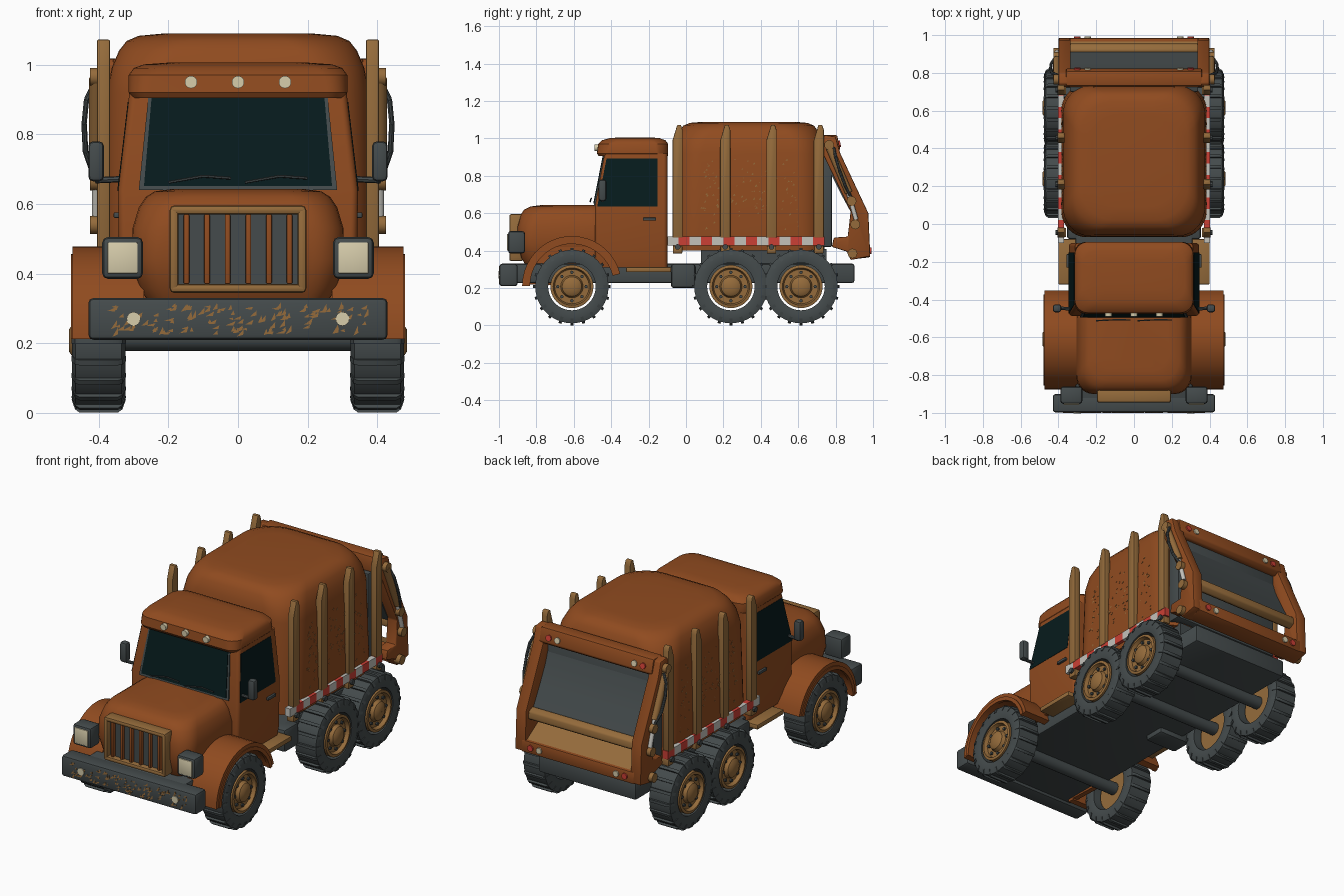
import bpy, bmesh, math, random
from mathutils import Vector, Matrix

if "Cube" in bpy.data.objects:
    bpy.data.objects.remove(bpy.data.objects["Cube"])

random.seed(4)

def mat(name, r, g, b):
    m = bpy.data.materials.new(name)
    m.diffuse_color = (r, g, b, 1)
    m.use_nodes = True
    m.node_tree.nodes["Principled BSDF"].inputs["Base Color"].default_value = m.diffuse_color
    return m

ORANGE = mat("rust_orange", 0.278, 0.070, 0.014)
TAN = mat("tan_metal", 0.300, 0.148, 0.044)
GREY = mat("dark_grey", 0.058, 0.070, 0.072)
GLASS = mat("dark_glass", 0.002, 0.011, 0.012)
CREAM = mat("cream_lamp", 0.68, 0.61, 0.41)
RED = mat("red", 0.60, 0.05, 0.035)
SILVER = mat("light_grey", 0.55, 0.54, 0.50)

def finish(bm, name, m, bevel=0, mirror=False, angle=35, seg=2):
    bmesh.ops.recalc_face_normals(bm, faces=bm.faces)
    if bevel:
        edges = [e for e in bm.edges if len(e.link_faces) == 2 and e.calc_face_angle() > 0.5]
        bmesh.ops.bevel(bm, geom=edges, offset=bevel, segments=seg, profile=0.5, affect='EDGES')
    me = bpy.data.meshes.new(name)
    bm.to_mesh(me)
    bm.free()
    for mm in (m if isinstance(m, list) else [m]):
        me.materials.append(mm)
    ob = bpy.data.objects.new(name, me)
    bpy.context.collection.objects.link(ob)
    bpy.ops.object.select_all(action='DESELECT')
    ob.select_set(True)
    bpy.context.view_layer.objects.active = ob
    bpy.ops.object.shade_smooth_by_angle(angle=math.radians(angle))
    if mirror:
        ob.modifiers.new("mirror", 'MIRROR')
    return ob

def extrude(bm, pts, vec):
    """Solid from a flat polygon pushed along a vector."""
    a = [bm.verts.new(p) for p in pts]
    b = [bm.verts.new(Vector(p) + Vector(vec)) for p in pts]
    n = len(pts)
    fs = [bm.faces.new(a), bm.faces.new(b[::-1])]
    fs += [bm.faces.new((a[i], b[i], b[(i + 1) % n], a[(i + 1) % n])) for i in range(n)]
    return fs

def prism(name, yz, x0, x1, m, bevel=0, mirror=False):
    bm = bmesh.new()
    extrude(bm, [(x0, y, z) for y, z in yz], (x1 - x0, 0, 0))
    return finish(bm, name, m, bevel, mirror)

def box(name, x0, x1, y0, y1, z0, z1, m, bevel=0, mirror=False):
    return prism(name, [(y0, z0), (y1, z0), (y1, z1), (y0, z1)], x0, x1, m, bevel, mirror)

def add_cyl(bm, a, b, r, n=16):
    d = Vector(b) - Vector(a)
    rot = d.to_track_quat('Z', 'Y').to_matrix().to_4x4()
    bmesh.ops.create_cone(bm, cap_ends=True, segments=n, radius1=r, radius2=r, depth=d.length,
                          matrix=Matrix.Translation((Vector(a) + Vector(b)) / 2) @ rot)

def cyls(name, items, m, mirror=False, n=16):
    bm = bmesh.new()
    for a, b, r in items:
        add_cyl(bm, a, b, r, n)
    return finish(bm, name, m, 0, mirror)

def loft(name, levels, m, seg=6, angle=35):
    """Stacked rounded rectangles: (z, half width, y0, y1, corner radius)."""
    bm = bmesh.new()
    rings = []
    for z, hx, y0, y1, r in levels:
        ring = []
        for k, (cx, cy) in enumerate([(hx - r, y1 - r), (r - hx, y1 - r), (r - hx, y0 + r), (hx - r, y0 + r)]):
            for i in range(seg + 1):
                t = math.pi / 2 * (k + i / seg)
                ring.append(bm.verts.new((cx + r * math.cos(t), cy + r * math.sin(t), z)))
        rings.append(ring)
    n = len(rings[0])
    for a, b in zip(rings, rings[1:]):
        for i in range(n):
            bm.faces.new((a[i], a[(i + 1) % n], b[(i + 1) % n], b[i]))
    bm.faces.new(rings[0])
    bm.faces.new(rings[-1])
    return finish(bm, name, m, angle=angle)

def lathe(bm, prof, y, z, n=40):
    """Closed profile of (x, radius) spun round an x-wise axle."""
    rings = []
    for i in range(n):
        t = 2 * math.pi * i / n
        rings.append([bm.verts.new((x, y + r * math.cos(t), z + r * math.sin(t))) for x, r in prof])
    k = len(prof)
    for i in range(n):
        a, b = rings[i], rings[(i + 1) % n]
        for j in range(k):
            bm.faces.new((a[j], a[(j + 1) % k], b[(j + 1) % k], b[j]))

# chassis, tanks, steps and axles
box("chassis", -0.31, 0.31, -0.93, 0.90, 0.228, 0.33, GREY, 0.01)
box("subframe", -0.30, 0.30, 0.08, 0.75, 0.32, 0.41, GREY)
box("side_tank", 0.15, 0.355, -0.08, 0.05, 0.20, 0.33, GREY, 0.015, True)
box("running_board", 0.29, 0.40, -0.32, -0.08, 0.285, 0.312, TAN, 0.005, True)
cyls("axles", [((-0.42, y, 0.214), (0.42, y, 0.214), 0.036) for y in (-0.61, 0.24, 0.61)], GREY)

# wheels
for nm, y in (("front", -0.61), ("middle", 0.24), ("rear", 0.615)):
    z, cx = 0.208, 0.40
    bm = bmesh.new()
    lathe(bm, [(cx + a, r) for a, r in [(-.068, .127), (-.077, .165), (-.066, .196), (.066, .196), (.077, .165), (.068, .127)]], y, z)
    for i in range(20):
        M = Matrix.Translation((0, y, z)) @ Matrix.Rotation(2 * math.pi * i / 20, 4, 'X')
        pts = [(cx - .078, .17), (cx - .068, .198), (cx - .055, .207), (cx + .055, .207), (cx + .068, .198), (cx + .078, .17)]
        extrude(bm, [M @ Vector((x, -0.008, r)) for x, r in pts], M.to_3x3() @ Vector((0, 0.016, 0)))
    finish(bm, nm + "_tyres", GREY, 0, True)
    bm = bmesh.new()
    lathe(bm, [(cx + a, r) for a, r in [(-.03, .001), (-.03, .115), (.07, .115), (.073, .10), (.052, .092),
                                        (.052, .06), (.072, .052), (.085, .032), (.085, .001)]], y, z)
    finish(bm, nm + "_rims", TAN, 0, True)
    ring = [(y + .076 * math.cos(t * math.pi / 4), z + .076 * math.sin(t * math.pi / 4)) for t in range(8)]
    cyls(nm + "_wheel_bolts", [((.44, a, b), (.462, a, b), .009) for a, b in ring], GREY, True, 8)

# front bumper with worn flecks and fog lamps
box("front_bumper", -0.43, 0.43, -0.998, -0.90, 0.21, 0.33, GREY, 0.015)
bm = bmesh.new()
for i in range(120):
    x, z, s, t = random.uniform(-.37, .37), random.uniform(.23, .31), random.uniform(.006, .016), random.uniform(.2, 1.2)
    extrude(bm, [(x + s * math.cos(t), -.998, z + s * math.sin(t)), (x - s * math.cos(t), -.998, z - s * math.sin(t)),
                 (x + .008, -.998, z - .006)], (0, -.0015, 0))
finish(bm, "bumper_rust_flecks", TAN)
cyls("fog_lamps", [((.30, -.98, .27), (.30, -1.003, .27), .02)], CREAM, True)

# hood, grille and headlights
loft("hood", [(.31, .25, -.85, -.40, .06), (.36, .285, -.88, -.40, .08), (.44, .305, -.90, -.40, .09), (.53, .303, -.90, -.40, .10),
              (.59, .285, -.885, -.40, .11), (.62, .265, -.865, -.40, .11), (.636, .24, -.83, -.40, .11), (.643, .19, -.78, -.40, .11)], ORANGE)
box("grille_back", -0.175, 0.175, -0.915, -0.86, 0.36, 0.58, GREY)
for nm, zz in (("top", .570), ("bottom", .345)):
    box("grille_frame_" + nm, -0.195, 0.195, -0.945, -0.87, zz, zz + .025, TAN, 0.01)
box("grille_frame_side", 0.171, 0.197, -0.945, -0.87, 0.35, 0.59, TAN, 0.01, True)
for i in range(3):
    x = 0.03 + i * 0.059
    box("grille_bar_%d" % i, x - .008, x + .008, -0.935, -0.90, 0.37, 0.571, ORANGE, 0.004, True)
box("headlight_housing", 0.273, 0.39, -0.952, -0.86, 0.385, 0.505, GREY, 0.016, True)
box("headlight_lens", 0.288, 0.375, -0.957, -0.945, 0.40, 0.49, CREAM, 0.004, True)

# arched front fenders
def arch(r0, r1, a0, a1, n=20):
    ang = [math.radians(a0 + (a1 - a0) * i / n) for i in range(n + 1)]
    return [(-.61 + r1 * math.cos(t), .212 + r1 * math.sin(t)) for t in ang] + \
           [(-.61 + r0 * math.cos(t), .212 + r0 * math.sin(t)) for t in reversed(ang)]
prism("front_fender", arch(.228, .266, 180, 14), 0.27, 0.475, ORANGE, 0, True)
prism("fender_lip", arch(.224, .245, 180, 14), 0.46, 0.48, ORANGE, 0, True)
prism("inner_wheel_arch", arch(.05, .262, 178, 28), 0.27, 0.30, ORANGE, 0, True)

# cab, roof and glass
loft("cab", [(.31, .33, -.48, -.10, .02), (.36, .34, -.487, -.10, .02), (.64, .345, -.487, -.10, .02), (.92, .312, -.435, -.10, .02)], ORANGE)
loft("cab_roof", [(.905, .303, -.466, -.098, .05), (.92, .314, -.476, -.095, .06), (.97, .314, -.470, -.095, .07),
                  (.990, .300, -.45, -.11, .08), (1.001, .27, -.41, -.14, .08), (1.006, .20, -.35, -.19, .07)], ORANGE)
def windshield(name, w0, w1, z0, z1, out, m):
    yy = lambda z: -.492 + (z - .64) * .055 / .28 - out
    bm = bmesh.new()
    extrude(bm, [(-w0, yy(z0), z0), (w0, yy(z0), z0), (w1, yy(z1), z1), (-w1, yy(z1), z1)], (0, .0095, 0))
    finish(bm, name, m)
windshield("windshield_frame", .285, .256, .64, .922, .002, GREY)
windshield("windshield_glass", .270, .248, .652, .908, .006, GLASS)
xx = lambda z: .3465 - (z - .64) * .033 / .28
bm = bmesh.new()
extrude(bm, [(xx(z), y, z) for y, z in [(-.474, .637), (-.152, .637), (-.152, .893), (-.425, .893)]], (-.008, 0, 0))
finish(bm, "side_window", GLASS, 0, True)
box("door_handle", 0.34, 0.357, -0.23, -0.16, 0.56, 0.576, GREY, 0.003, True)
cyls("roof_lamps", [((x, -.46, .95), (x, -.49, .95), .018) for x in (-.135, 0, .135)], CREAM)
cyls("wipers", [((x, -.512, .662), (x + .10, -.507, .68), .004) for x in (-.20, .02)] +
     [((x + .10, -.507, .68), (x + .18, -.508, .674), .004) for x in (-.20, .02)], GREY, False, 6)
cyls("mirror_arm", [((.32, -.45, .672), (.41, -.445, .668), .009)], GREY, True, 8)
box("mirror", 0.385, 0.43, -0.468, -0.425, 0.665, 0.78, GREY, 0.014, True)

# waste body
loft("waste_body", [(.40, .38, -.07, .74, .13), (.46, .385, -.07, .74, .14), (.92, .375, -.065, .735, .15), (.99, .363, -.055, .725, .16),
                    (1.04, .342, -.035, .705, .17), (1.068, .32, -.015, .685, .18), (1.083, .285, .02, .65, .18),
                    (1.089, .22, .09, .58, .15)], ORANGE, 10)
bm = bmesh.new()
for i in range(130):
    y, z, s = random.uniform(.08, .60), random.triangular(.5, .93, .7), random.uniform(.003, .007)
    x = .3855 - (z - .46) * .0217
    extrude(bm, [(x, y - s, z - s), (x, y + s, z - s * .4), (x, y + s * .3, z + s)], (.0015, 0, 0))
finish(bm, "body_rust_flecks", TAN, 0, True)

# stake posts, brackets and striped rail
for i, y in enumerate((-.045, .21, .457, .71)):
    prism("stake_post_%d" % i, [(y - .027, .47), (y + .027, .47), (y + .027, 1.045), (y + .018, 1.072), (y - .002, 1.072), (y - .027, .99)],
          0.368, 0.405, TAN, 0.004, True)
    box("rail_bracket_%d" % i, 0.36, 0.402, y - .025, y + .025, .385, .425, TAN, 0.004, True)
    cyls("rail_bolt_%d" % i, [((.39, y, .42), (.415, y, .42), .015)], GREY, True, 10)
bm = bmesh.new()
for i in range(14):
    y = -.10 + i * .06
    for f in extrude(bm, [(.37, y, .427), (.37, y + .06, .427), (.37, y + .06, .475), (.37, y, .475)], (.032, 0, 0)):
        f.material_index = i % 2
finish(bm, "striped_rail", [SILVER, RED], 0, True)

# rear loading gate
box("body_rear_wall", -0.34, 0.34, 0.70, 0.78, 0.42, 0.93, GREY, 0.008)
prism("gate_side", [(.725, 1.0), (.745, 1.018), (.80, 1.01), (.825, .92), (.975, .60), (.985, .37), (.88, .35), (.86, .395),
                    (.78, .42), (.79, .47), (.865, .475), (.88, .61), (.735, .91)], 0.335, 0.40, ORANGE, 0.006, True)
prism("gate_top_beam", [(.725, .93), (.73, 1.018), (.808, 1.018), (.825, .94), (.80, .92)], -.36, .36, ORANGE, 0.008)
prism("gate_panel", [(.74, .93), (.76, .93), (.80, .81), (.85, .71), (.91, .60), (.89, .59), (.83, .70), (.78, .80)], -.34, .34, GREY)
prism("gate_crossbar", [(.89, .59), (.92, .605), (.952, .59), (.957, .55), (.925, .53), (.89, .55)], -.34, .34, TAN, 0.008)
prism("hopper_floor", [(.865, .50), (.975, .43), (.97, .41), (.865, .47)], -.34, .34, TAN)
prism("gate_bottom_beam", [(.88, .352), (.985, .365), (.985, .435), (.88, .435)], -.36, .36, ORANGE, 0.008)
cyls("gate_rams", [((.408, .763, .96), (.408, .87, .71), .020)], TAN, True)
cyls("gate_ram_rods", [((.408, .865, .72), (.408, .91, .565), .012)], SILVER, True)
cyls("gate_pivots", [((.39, y, z), (.425, y, z), .026) for y, z in ((.765, .965), (.885, .665), (.905, .54), (.89, .385))], TAN, True)
hose = [(.41, .79, .95), (.435, .80, .90), (.442, .82, .83), (.438, .85, .75), (.41, .89, .67)]
cyls("gate_hoses", [(a, b, .008) for a, b in zip(hose, hose[1:])], GREY, True, 8)
for nm, x, m in (("red", .30, RED), ("cream", .245, CREAM)):
    cyls("rear_lamps_" + nm, [((x, .79, .965), (x, .826, .972), .017), ((x, .97, .40), (x, .993, .40), .017)], m, True)
